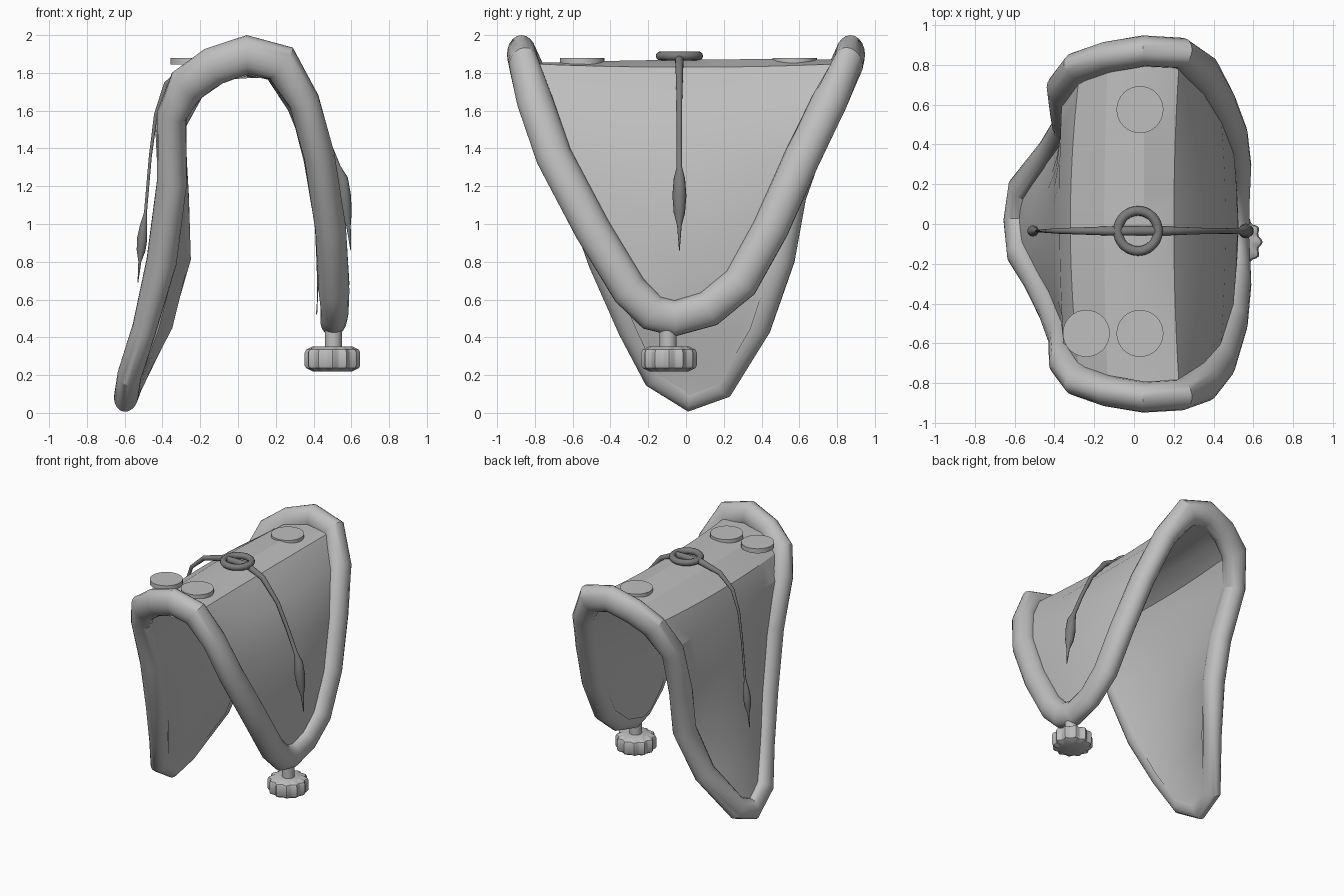
import bpy, bmesh, math
from mathutils import Vector

if "Cube" in bpy.data.objects:
    bpy.data.objects.remove(bpy.data.objects["Cube"])


def material(name, v):
    m = bpy.data.materials.new(name)
    m.diffuse_color = (v, v, v, 1)
    m.use_nodes = True
    m.node_tree.nodes["Principled BSDF"].inputs["Base Color"].default_value = m.diffuse_color
    return m


LIGHT = material("light grey", 0.52)
DARK = material("dark grey", 0.2)


def finish(ob, mat, angle=30):
    ob.data.materials.clear()
    ob.data.materials.append(mat)
    bpy.ops.object.select_all(action='DESELECT')
    ob.select_set(True)
    bpy.context.view_layer.objects.active = ob
    bpy.ops.object.shade_smooth_by_angle(angle=math.radians(angle))


def from_bmesh(name, bm, mat, angle=30):
    bmesh.ops.recalc_face_normals(bm, faces=bm.faces)
    me = bpy.data.meshes.new(name)
    bm.to_mesh(me)
    bm.free()
    ob = bpy.data.objects.new(name, me)
    bpy.context.collection.objects.link(ob)
    finish(ob, mat, angle)
    return ob


def bridge(bm, a, b):
    for i in range(len(a)):
        j = (i + 1) % len(a)
        bm.faces.new((a[i], a[j], b[j], b[i]))


def tube(name, pts, radii, mat):
    cu = bpy.data.curves.new(name, 'CURVE')
    cu.dimensions = '3D'
    cu.bevel_depth = 1.0
    cu.bevel_resolution = 5
    cu.use_fill_caps = True
    sp = cu.splines.new('POLY')
    sp.points.add(len(pts) - 1)
    for p, co, r in zip(sp.points, pts, radii):
        p.co = (*co, 1)
        p.radius = r
    ob = bpy.data.objects.new(name, cu)
    bpy.context.collection.objects.link(ob)
    bpy.ops.object.select_all(action='DESELECT')
    ob.select_set(True)
    bpy.context.view_layer.objects.active = ob
    bpy.ops.object.convert(target='MESH')
    finish(bpy.context.object, mat)


def cylinder(name, loc, r, h, mat, seg=32):
    bpy.ops.mesh.primitive_cylinder_add(vertices=seg, radius=r, depth=h, location=loc)
    ob = bpy.context.object
    ob.name = name
    finish(ob, mat)


# rim outline, left flap tip over the arch to right flap tip
front = [(-.592, .02, .088), (-.575, -.15, .2), (-.495, -.28, .45), (-.405, -.43, .8),
         (-.35, -.58, 1.22), (-.35, -.69, 1.58), (-.27, -.79, 1.735), (-.13, -.84, 1.835),
         (.05, -.87, 1.897), (.23, -.86, 1.85), (.35, -.80, 1.65), (.43, -.70, 1.36),
         (.49, -.50, .98), (.508, -.30, .65), (.513, -.18, .53), (.507, -.06, .5)]
back = [(-.57, .18, .15), (-.42, .37, .46), (-.33, .49, .82),
        (-.34, .55, 1.15), (-.36, .68, 1.52), (-.27, .79, 1.735), (-.13, .84, 1.835),
        (.05, .87, 1.897), (.23, .86, 1.85), (.35, .76, 1.65), (.43, .61, 1.34),
        (.49, .45, .98), (.508, .29, .69), (.51, .12, .55)]
middle = [(-.572, .02, .2), (-.515, .03, .45), (-.455, .02, .83), (-.41, 0, 1.22),
          (-.375, 0, 1.57), (-.32, 0, 1.74), (-.15, 0, 1.85), (.05, 0, 1.87),
          (.2, 0, 1.83), (.35, 0, 1.65), (.46, 0, 1.38), (.52, 0, 1.03),
          (.525, 0, .73), (.515, -.03, .57)]

# outer panel: rows bow from front rim through the middle to the back rim
N = 12
bm = bmesh.new()
rows = []
for f, m, b in zip(front[1:-1], middle, back):
    f, m, b = Vector(f), Vector(m), Vector(b)
    f.z, b.z = min(f.z, 1.85), min(b.z, 1.87)
    row = []
    for i in range(N + 1):
        t = i / N
        row.append(bm.verts.new(f * (1 - t) * (1 - 2 * t) + m * 4 * t * (1 - t) + b * t * (2 * t - 1)))
    rows.append(row)
for r0, r1 in zip(rows, rows[1:]):
    for i in range(N):
        bm.faces.new((r0[i], r0[i + 1], r1[i + 1], r1[i]))
tips = []
for tip, row in ((front[0], rows[0]), (front[-1], rows[-1])):
    v = bm.verts.new(tip)
    tips.append(v)
    for i in range(N):
        bm.faces.new((v, row[i], row[i + 1]) if row is rows[-1] else (v, row[i + 1], row[i]))
bmesh.ops.recalc_face_normals(bm, faces=bm.faces)
bm.normal_update()
side = 1 if rows[7][N // 2].normal.z > 0 else -1
edge = [tips[0]] + [r[0] for r in rows] + [tips[1]] + [r[N] for r in rows[::-1]]
normals = [v.normal * side for v in edge]

# padded rim: oval section, one axis along the panel normal
loop = [Vector(p) for p in front + back[::-1]]
rim = bmesh.new()
rings = []
for k, p in enumerate(loop):
    tangent = ((loop[(k + 1) % len(loop)] - p).normalized() + (p - loop[k - 1]).normalized()).normalized()
    wide = tangent.cross(normals[k]).normalized()
    thick = wide.cross(tangent).normalized()
    if p.z > 1.7:
        w, h = .078, .103
    elif p.x > 0:
        w, h = .096, (.082 if p.z > .6 else .072)
    else:
        w, h = (.088, .08) if p.z > .5 else (.083, .064)
    rings.append([rim.verts.new(p + wide * w * math.cos(a) + thick * h * math.sin(a))
                  for a in (2 * math.pi * i / 20 for i in range(20))])
for a, b in zip(rings, rings[1:] + rings[:1]):
    bridge(rim, a, b)
from_bmesh("padded_rim", rim, LIGHT, 30)

# inner lining, level with the inside of the rim
lining = bm.copy()
lining.normal_update()
from_bmesh("saddle_panel", bm, LIGHT, 20)
shift = []
for v in lining.verts:
    d = .078 if v.co.z > .3 else .062
    if v.co.x > .3:
        d += .02 * max(0, 1 - abs(v.co.y) / .6)
    shift.append(v.normal * (-side * d))
for v, d in zip(lining.verts, shift):
    v.co += d
from_bmesh("inner_lining", lining, LIGHT, 30)

# strap over the top with a bead at each end: x, z, radius
strap = [(-.53, .69, .002), (-.52, .8, .008), (-.513, .86, .024), (-.508, .92, .028),
         (-.5, .99, .02), (-.49, 1.06, .008), (-.465, 1.35, .008), (-.435, 1.58, .01),
         (-.38, 1.74, .014), (-.27, 1.84, .018), (-.1, 1.885, .024), (.1, 1.885, .024),
         (.24, 1.82, .02), (.37, 1.66, .015), (.465, 1.46, .014), (.53, 1.3, .015),
         (.553, 1.24, .03), (.562, 1.15, .037), (.573, 1.06, .03), (.585, .99, .012),
         (.597, .86, .002)]
tube("beaded_strap", [(x, -.035, z) for x, z, r in strap], [r for x, z, r in strap], DARK)

# ring on top
bpy.ops.mesh.primitive_torus_add(location=(.02, -.035, 1.89), major_radius=.101,
                                 minor_radius=.024, major_segments=36, minor_segments=12)
bpy.context.object.name = "top_ring"
finish(bpy.context.object, DARK, 40)

# flat discs
for i, (x, y) in enumerate([(.03, .575), (.03, -.55), (-.24, -.55)]):
    cylinder(f"disc_{i + 1}", (x, y, 1.862), .118, .036, LIGHT)

# stem and lobed knob under the right flap
cylinder("knob_stem", (.505, -.095, .385), .045, .13, LIGHT, 20)
bm = bmesh.new()
S = 60
rings = []
for z, s in ((.22, .72), (.237, .95), (.25, 1), (.32, 1), (.335, .95), (.352, .72)):
    rings.append([bm.verts.new((.5 + r * math.cos(a), -.09 + r * math.sin(a), z))
                  for a, r in ((t, s * (.138 + .009 * math.cos(12 * t)))
                               for t in (2 * math.pi * i / S for i in range(S)))])
for a, b in zip(rings, rings[1:]):
    bridge(bm, a, b)
bm.faces.new(rings[0])
bm.faces.new(rings[-1])
from_bmesh("lobed_knob", bm, LIGHT, 30)
